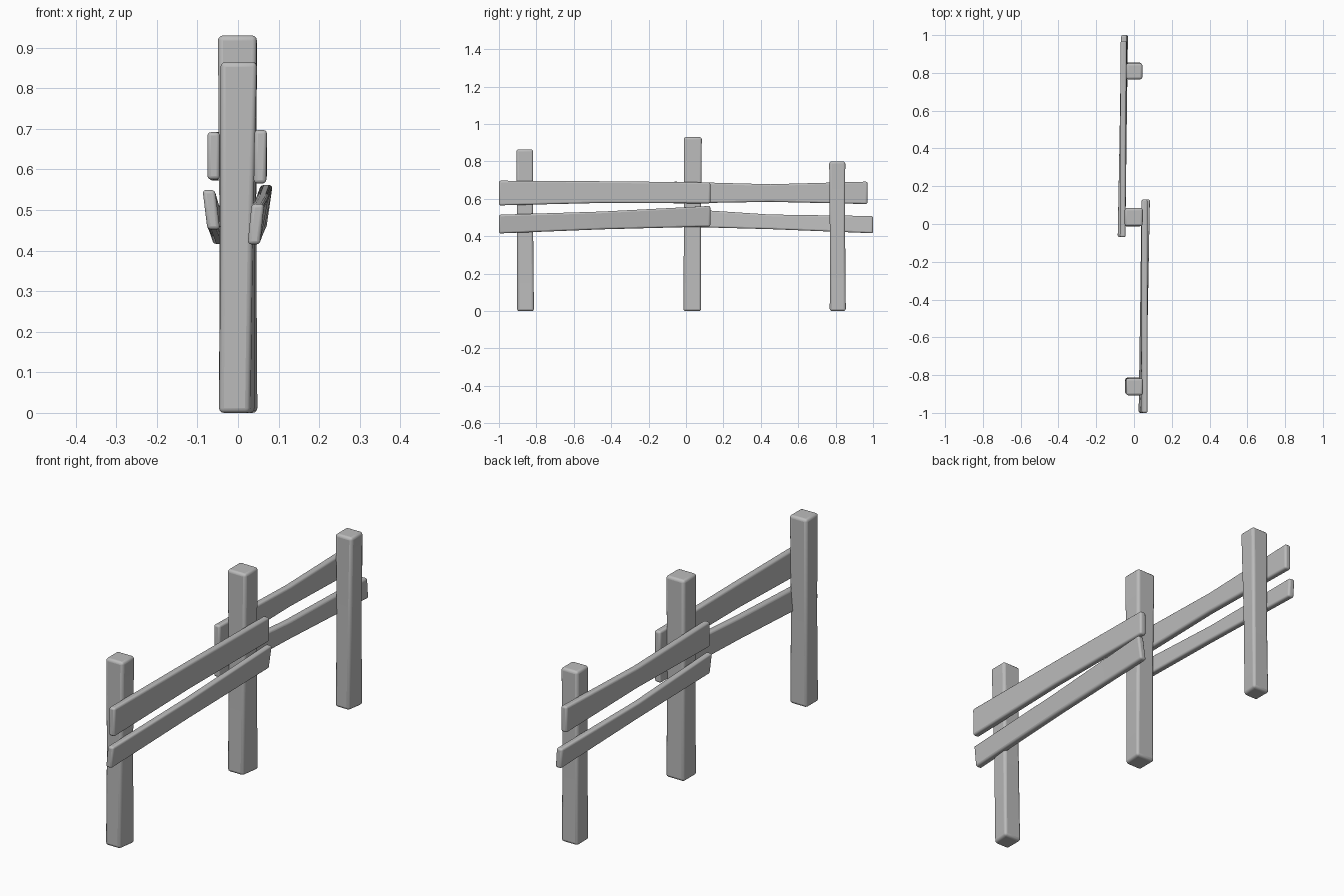
import bpy
import bmesh
from mathutils import Vector

cube = bpy.data.objects.get("Cube")
if cube:
    bpy.data.objects.remove(cube, do_unlink=True)

wood = bpy.data.materials.new("grey_wood")
wood.use_nodes = True
GREY = (0.5, 0.5, 0.5, 1)
wood.diffuse_color = GREY
wood.node_tree.nodes["Principled BSDF"].inputs["Base Color"].default_value = GREY


def loft(name, rings, bevel):
    """Skin a closed beam through four-cornered rings and round its edges."""
    bm = bmesh.new()
    loops = [[bm.verts.new(p) for p in ring] for ring in rings]
    for a, b in zip(loops, loops[1:]):
        for i in range(len(a)):
            j = (i + 1) % len(a)
            bm.faces.new((a[i], a[j], b[j], b[i]))
    bm.faces.new(loops[0])
    bm.faces.new(loops[-1])
    bmesh.ops.recalc_face_normals(bm, faces=bm.faces)
    mesh = bpy.data.meshes.new(name)
    bm.to_mesh(mesh)
    bm.free()
    mesh.materials.append(wood)
    obj = bpy.data.objects.new(name, mesh)
    bpy.context.collection.objects.link(obj)
    mod = obj.modifiers.new("worn_edges", "BEVEL")
    mod.width = bevel
    mod.segments = 3
    mod.limit_method = "ANGLE"
    bpy.ops.object.select_all(action="DESELECT")
    obj.select_set(True)
    bpy.context.view_layer.objects.active = obj
    bpy.ops.object.shade_smooth_by_angle()


def post(name, y, height, half, drift):
    """Upright post, slightly slimmer in the middle and worn at one foot corner."""
    rings = []
    for t, scale, wear in ((0, 1, 0.014), (0.5, 0.95, 0.007), (1, 1, 0)):
        r = half * scale
        cx, cy = drift * (t - 0.5), y - drift * (t - 0.5)
        corners = ((-r, -r), (r - wear, -r), (r, r), (-r, r))
        rings.append([Vector((cx + u, cy + v, t * height)) for u, v in corners])
    loft(name, rings, 0.012)


def rail(name, stations):
    """Plank through stations of y, centre x, sideways lean, bottom and top."""
    rings = []
    for y, x, lean, low, high in stations:
        h = 0.0155
        rings.append([Vector((x - lean - h, y, low)), Vector((x - lean + h, y, low)),
                      Vector((x + lean + h, y, high)), Vector((x + lean - h, y, high))])
    loft(name, rings, 0.009)


# Three posts of different heights
post("front_post", -0.86, 0.865, 0.045, 0.004)
post("middle_post", 0.035, 0.93, 0.048, -0.003)
post("back_post", 0.81, 0.80, 0.043, 0.003)

# Front pair of rails, on the left face of the posts
rail("front_upper_rail", [(-1, 0.055, 0.001, 0.565, 0.697),
                          (-0.45, 0.056, 0, 0.578, 0.694),
                          (0.13, 0.056, 0, 0.576, 0.688)])
rail("front_lower_rail", [(-1, 0.044, 0.005, 0.415, 0.515),
                          (-0.45, 0.053, 0.006, 0.437, 0.532),
                          (0.13, 0.062, 0.008, 0.452, 0.562)])

# Back pair of rails, on the right face of the posts
rail("back_upper_rail", [(-0.07, -0.06, 0, 0.575, 0.692),
                         (0.45, -0.058, 0, 0.584, 0.678),
                         (0.97, -0.055, 0, 0.572, 0.692)])
rail("back_lower_rail", [(-0.07, -0.066, -0.006, 0.452, 0.55),
                         (0.45, -0.058, -0.004, 0.438, 0.516),
                         (1, -0.05, -0.003, 0.416, 0.508)])
